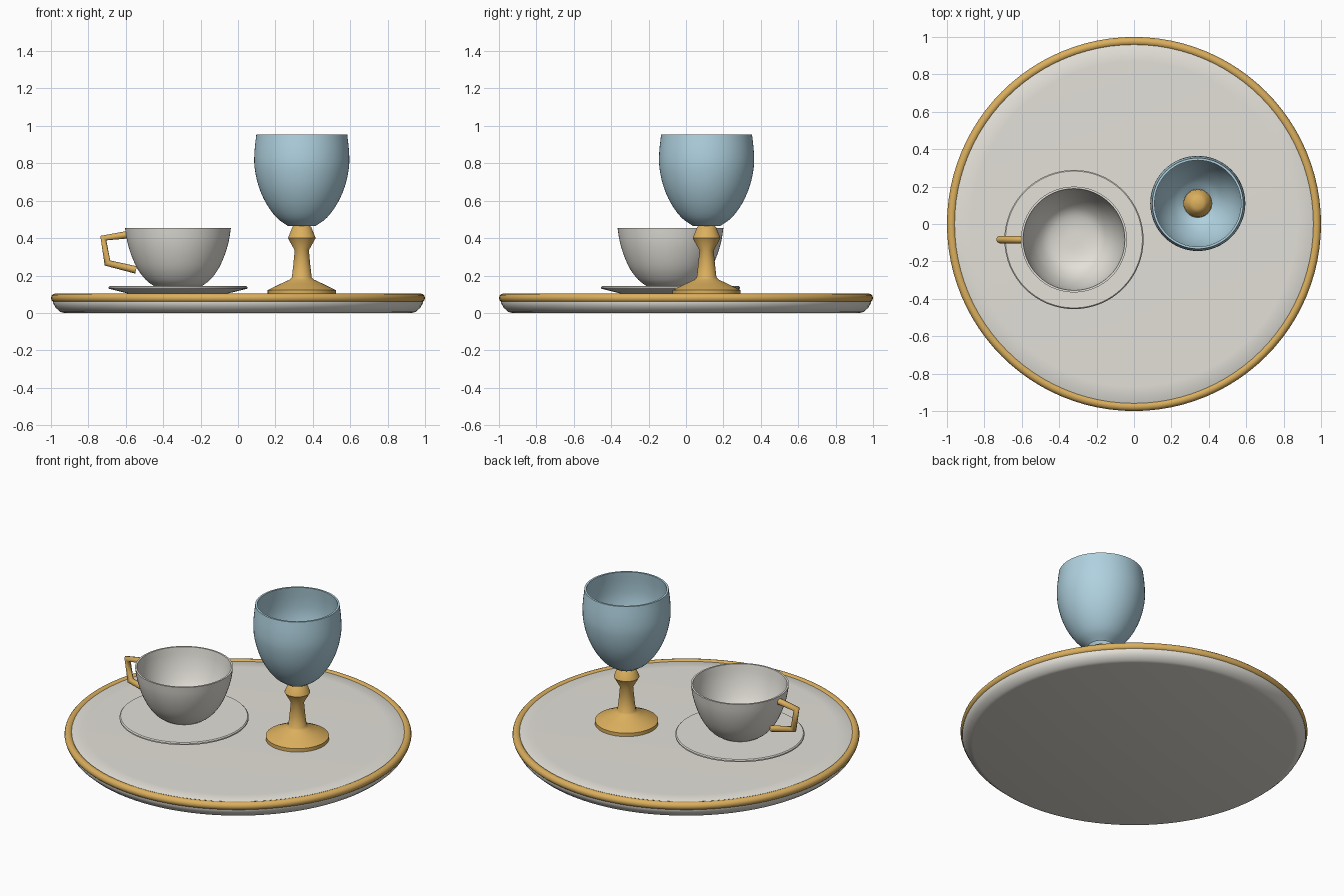
import bpy, bmesh, math
from mathutils import Vector

cube = bpy.data.objects.get("Cube")
if cube:
    bpy.data.objects.remove(cube, do_unlink=True)


def material(name, rgb):
    m = bpy.data.materials.new(name)
    m.use_nodes = True
    color = (*rgb, 1)
    m.diffuse_color = color
    m.node_tree.nodes["Principled BSDF"].inputs["Base Color"].default_value = color
    return m


WHITE = material("warm white china", (0.77, 0.75, 0.69))
GOLD = material("gold", (0.71, 0.43, 0.11))
BLUE = material("pale blue glass", (0.43, 0.64, 0.74))


def smooth(obj, angle):
    bpy.ops.object.select_all(action="DESELECT")
    obj.select_set(True)
    bpy.context.view_layer.objects.active = obj
    bpy.ops.object.shade_smooth_by_angle(angle=math.radians(angle))


def lathe(name, profile, center, mat, closed=False, angle=40, steps=64):
    """Spin a radius/height profile around a vertical axis."""
    bm = bmesh.new()
    verts = [bm.verts.new((r, 0, z)) for r, z in profile]
    edges = [bm.edges.new(pair) for pair in zip(verts, verts[1:])]
    if closed:
        edges.append(bm.edges.new((verts[-1], verts[0])))
    bmesh.ops.spin(bm, geom=verts + edges, axis=(0, 0, 1), cent=(0, 0, 0),
                   angle=math.tau, steps=steps, use_duplicate=False)
    bmesh.ops.remove_doubles(bm, verts=bm.verts, dist=0.0002)
    bmesh.ops.recalc_face_normals(bm, faces=bm.faces)
    mesh = bpy.data.meshes.new(name)
    bm.to_mesh(mesh)
    bm.free()
    obj = bpy.data.objects.new(name, mesh)
    bpy.context.collection.objects.link(obj)
    obj.location = (*center, 0)
    mesh.materials.append(mat)
    smooth(obj, angle)
    return obj


def rounded(points, cuts=3):
    """Catmull-Rom curve through profile points."""
    p = [Vector(q) for q in points]
    p = [2 * p[0] - p[1]] + p + [2 * p[-1] - p[-2]]
    out = []
    for a, b, c, d in zip(p, p[1:], p[2:], p[3:]):
        for i in range(cuts):
            t = i / cuts
            out.append(0.5 * (2 * b + (c - a) * t + (2 * a - 5 * b + 4 * c - d) * t ** 2
                              + (3 * b - a - 3 * c + d) * t ** 3))
    return [tuple(q) for q in out + [p[-2]]]


# Round tray with softly rolled edge
lathe("tray", [(0, 0), (0.93, 0), (0.95, 0.005), (0.975, 0.028), (0.99, 0.055),
               (0.985, 0.08), (0.955, 0.098), (0.87, 0.1), (0, 0.1)],
      (0, 0), WHITE, angle=60, steps=96)

# Gold bead around the tray
bpy.ops.mesh.primitive_torus_add(major_radius=0.976, minor_radius=0.024,
                                 major_segments=96, minor_segments=12,
                                 location=(0, 0, 0.08))
rim = bpy.context.object
rim.name = "tray_rim"
rim.data.materials.append(GOLD)
smooth(rim, 60)

# Saucer and cup
CUP = (-0.321, -0.083)
lathe("saucer", [(0, 0.1), (0.25, 0.1), (0.372, 0.13), (0.372, 0.138),
                 (0.366, 0.144), (0, 0.144)], CUP, WHITE, angle=30)
cup_outer = rounded([(0.13, 0.145), (0.172, 0.177), (0.216, 0.235),
                     (0.25, 0.31), (0.272, 0.385), (0.283, 0.455)])
cup_inner = rounded([(0.272, 0.455), (0.26, 0.385), (0.237, 0.31),
                     (0.202, 0.24), (0.15, 0.185), (0.08, 0.163), (0, 0.16)])
lathe("cup", [(0, 0.142)] + cup_outer + cup_inner, CUP, WHITE)

# Angular cup handle
curve = bpy.data.curves.new("cup_handle", "CURVE")
curve.dimensions = "3D"
curve.bevel_depth = 0.02
curve.bevel_resolution = 2
curve.use_fill_caps = True
path = [(-0.592, 0.418), (-0.72, 0.4), (-0.698, 0.267), (-0.545, 0.23)]
spline = curve.splines.new("POLY")
spline.points.add(len(path) - 1)
for point, (x, z) in zip(spline.points, path):
    point.co = (x, CUP[1], z, 1)
curve.materials.append(GOLD)
handle = bpy.data.objects.new("cup_handle", curve)
bpy.context.collection.objects.link(handle)

# Goblet foot, stem and knob
GOBLET = (0.341, 0.11)
lathe("goblet_stem", [(0, 0.1), (0.182, 0.1), (0.182, 0.122), (0.115, 0.155),
                      (0.065, 0.178), (0.053, 0.19), (0.045, 0.26), (0.038, 0.335),
                      (0.074, 0.4), (0.05, 0.46), (0.03, 0.472), (0, 0.475)],
      GOBLET, GOLD)

# Goblet bowl, open where the knob enters it
bowl_outer = rounded([(0.075, 0.466), (0.135, 0.51), (0.19, 0.585), (0.23, 0.675),
                      (0.252, 0.775), (0.253, 0.86), (0.243, 0.955)])
bowl_inner = rounded([(0.231, 0.955), (0.241, 0.86), (0.24, 0.775), (0.218, 0.68),
                      (0.18, 0.595), (0.127, 0.522), (0.075, 0.48)])
lathe("goblet_bowl", bowl_outer + bowl_inner, GOBLET, BLUE, closed=True)
